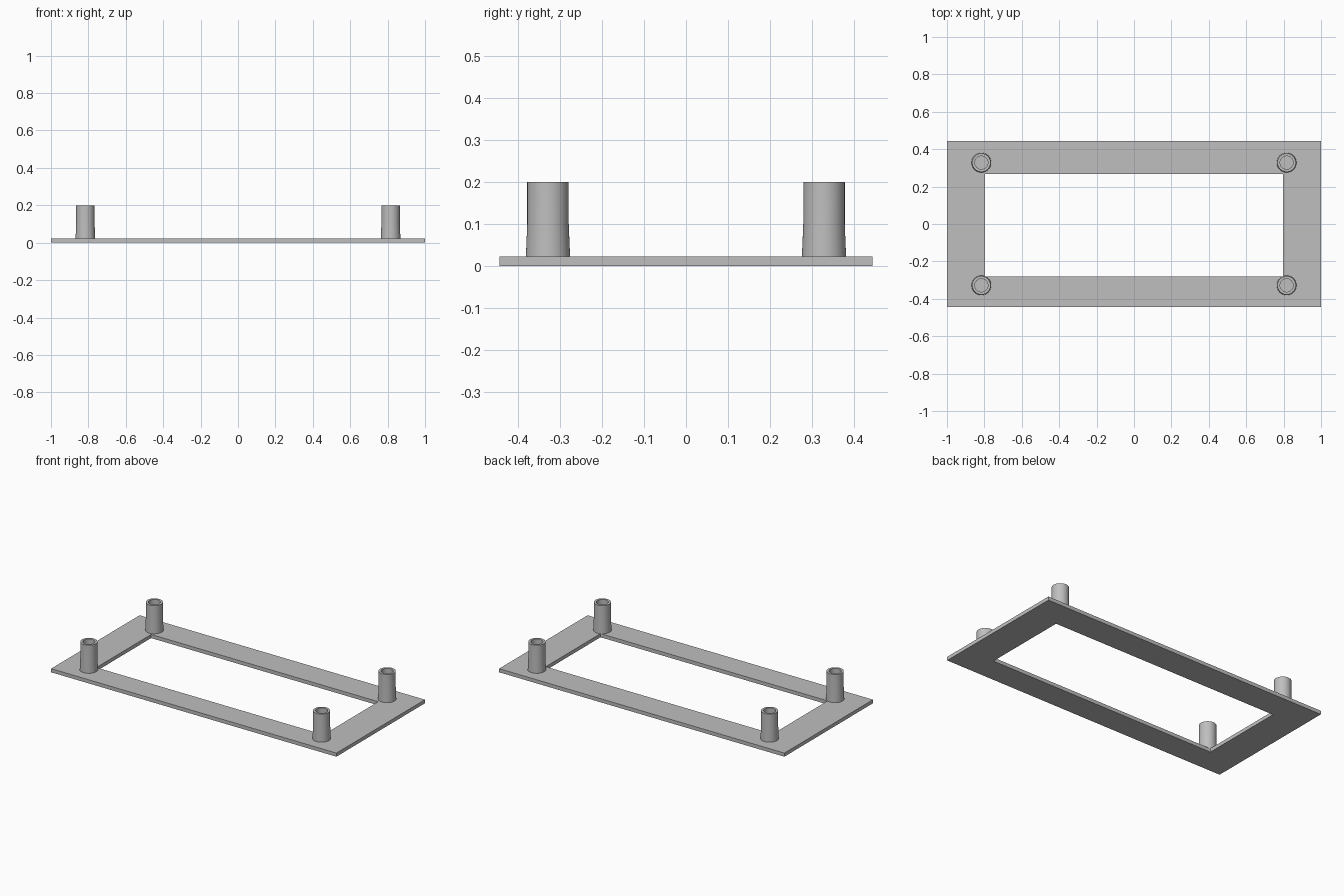
import bpy, bmesh, math

if "Cube" in bpy.data.objects:
    bpy.data.objects.remove(bpy.data.objects["Cube"])

PLATE_TOP = 0.023

grey = bpy.data.materials.new("light grey")
grey.diffuse_color = (0.52, 0.52, 0.52, 1)
grey.use_nodes = True
grey.node_tree.nodes["Principled BSDF"].inputs["Base Color"].default_value = grey.diffuse_color


def make_object(name, bm):
    bmesh.ops.recalc_face_normals(bm, faces=bm.faces[:])
    mesh = bpy.data.meshes.new(name)
    bm.to_mesh(mesh)
    bm.free()
    mesh.materials.append(grey)
    obj = bpy.data.objects.new(name, mesh)
    bpy.context.collection.objects.link(obj)
    return obj


def rectangle(bm, x, y0, y1):
    return [bm.verts.new((px, py, 0)) for px, py in ((-x, y0), (x, y0), (x, y1), (-x, y1))]


# Flat frame: a ring between two rectangles, extruded upward
bm = bmesh.new()
outer = rectangle(bm, 1.0, -0.443, 0.443)
inner = rectangle(bm, 0.796, -0.281, 0.267)
for i in range(4):
    j = (i + 1) % 4
    bm.faces.new((outer[i], outer[j], inner[j], inner[i]))
ring = bmesh.ops.extrude_face_region(bm, geom=bm.faces[:])
top = [v for v in ring["geom"] if isinstance(v, bmesh.types.BMVert)]
bmesh.ops.translate(bm, vec=(0, 0, PLATE_TOP), verts=top)
make_object("base_frame", bm)

# Hollow posts: a wall profile (radius, height) with a flared foot, spun around z
PROFILE = [(0.035, 0.015), (0.0525, 0.015), (0.0525, PLATE_TOP),
           (0.0493, 0.1), (0.0493, 0.2), (0.035, 0.2)]


def make_post(name, x, y):
    bm = bmesh.new()
    verts = [bm.verts.new((r, 0, z)) for r, z in PROFILE]
    edges = [bm.edges.new((verts[i - 1], verts[i])) for i in range(len(verts))]
    bmesh.ops.spin(bm, geom=verts + edges, cent=(0, 0, 0), axis=(0, 0, 1),
                   angle=math.tau, steps=48, use_merge=True)
    bmesh.ops.remove_doubles(bm, verts=bm.verts[:], dist=1e-5)
    obj = make_object(name, bm)
    obj.location = (x, y, 0)
    bpy.ops.object.select_all(action='DESELECT')
    obj.select_set(True)
    bpy.context.view_layer.objects.active = obj
    bpy.ops.object.shade_smooth_by_angle(angle=math.radians(30))


for side, x in (("left", -0.816), ("right", 0.816)):
    for end, y in (("front", -0.328), ("back", 0.328)):
        make_post(f"{end}_{side}_post", x, y)
